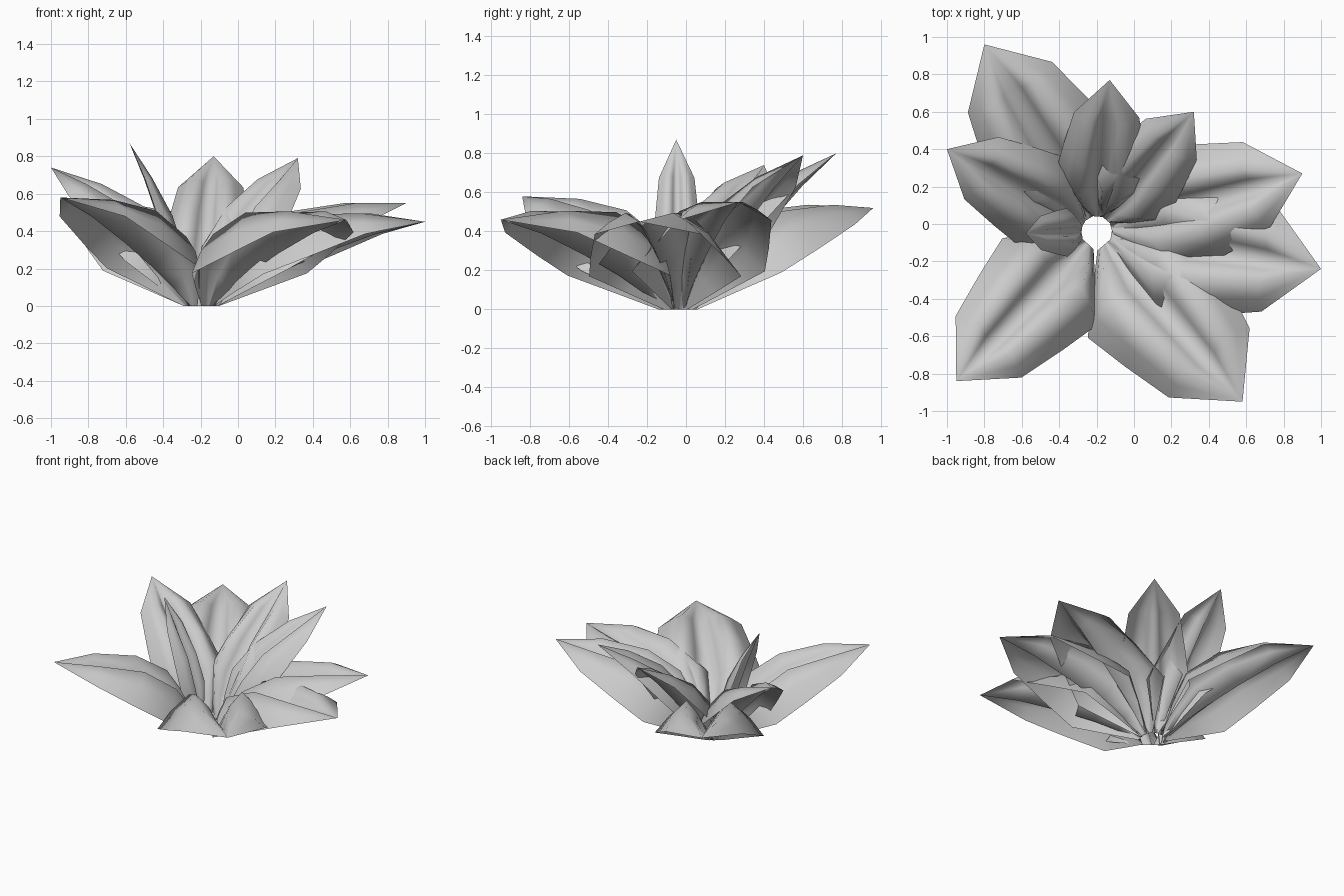
import bpy, bmesh
from mathutils import Vector

if "Cube" in bpy.data.objects:
    bpy.data.objects.remove(bpy.data.objects["Cube"])

BASE = Vector((-0.20, -0.04, 0.0))   # centre of the rosette
BASE_R = 0.08

# leaf section rows: position along leaf, half width, then heights of edge, fold and midrib
ROWS = [(0.00, 0.16, 0.00, 0.00, 0.00),
        (0.14, 0.58, 0.05, 0.40, 0.05),
        (0.30, 1.04, 0.10, 0.68, 0.10),
        (0.52, 0.91, 0.10, 0.72, 0.12),
        (0.77, 0.73, 0.11, 0.42, 0.10)]

# leaf tips (x, y, z) and half widths
LEAVES = [(-0.80, 0.96, 0.52, 0.36),
          (-0.13, 0.77, 0.80, 0.24),
          (0.32, 0.60, 0.79, 0.24),
          (0.90, 0.27, 0.55, 0.34),
          (1.00, -0.24, 0.45, 0.38),
          (0.58, -0.95, 0.46, 0.39),
          (-0.95, -0.84, 0.58, 0.33),
          (-1.00, 0.40, 0.74, 0.26),
          (-0.58, -0.05, 0.87, 0.125)]


def make_leaf(name, tip, width):
    out = Vector((tip.x - BASE.x, tip.y - BASE.y, 0)).normalized()
    root = BASE + out * BASE_R
    along = tip - root
    side = Vector((-out.y, out.x, 0))
    up = along.normalized().cross(side)
    bm = bmesh.new()
    rows = []
    for t, w, edge, fold, mid in ROWS:
        section = [(-1, edge), (-0.75, edge * 0.45 + fold * 0.55), (-0.45, fold),
                   (-0.2, fold * 0.6 + mid * 0.4), (0, mid)]
        section += [(-s, n) for s, n in reversed(section[:-1])]
        rows.append([bm.verts.new(root + along * t + side * (s * w * width) + up * (n * width))
                     for s, n in section])
    for a, b in zip(rows, rows[1:]):
        for i in range(len(a) - 1):
            bm.faces.new((a[i], b[i], b[i + 1], a[i + 1])[::-1])
    # pointed end
    point = bm.verts.new(tip)
    last = rows[-1]
    for i in range(len(last) - 1):
        bm.faces.new((last[i + 1], point, last[i]))
    for f in bm.faces:
        f.smooth = True
    mesh = bpy.data.meshes.new(name)
    bm.to_mesh(mesh)
    bm.free()
    obj = bpy.data.objects.new(name, mesh)
    bpy.context.collection.objects.link(obj)


for k, (x, y, z, w) in enumerate(LEAVES):
    make_leaf(f"leaf_{k + 1}", Vector((x, y, z)), w)
